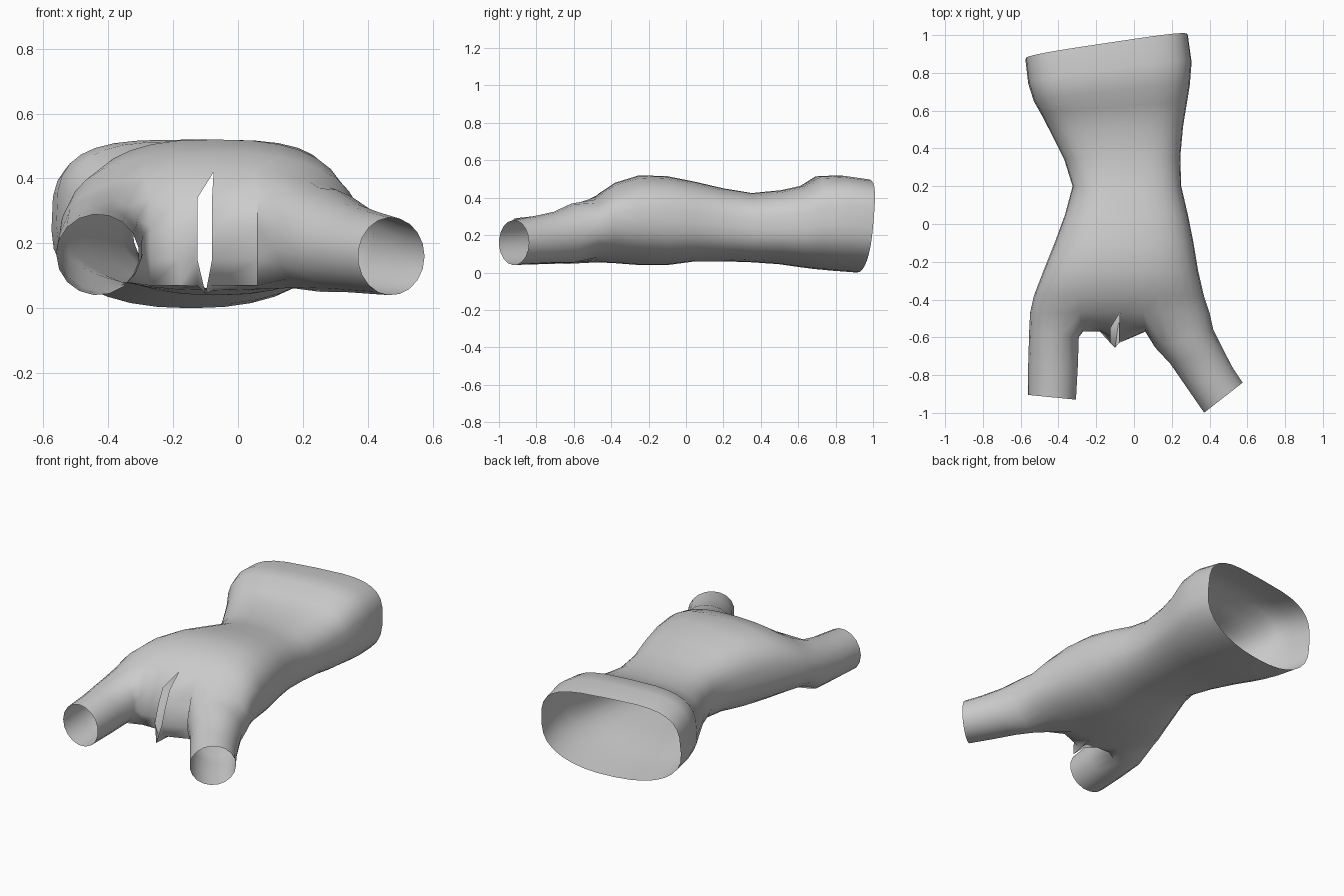
import bpy, bmesh, math
from mathutils import Vector

cube = bpy.data.objects.get("Cube")
if cube:
    bpy.data.objects.remove(cube)

N = 32            # points around the body
COLS = (7, 8, 9, 10)   # ring points that carry the web between the two branches
bm = bmesh.new()


def power(v, n):
    return math.copysign(abs(v) ** (2 / n), v)


def body_ring(y, x0, x1, z0, z1, n_top, tilt):
    """Squared-off oval section, flatter on top, turned slightly by tilt."""
    cx, a = (x0 + x1) / 2, (x1 - x0) / 2
    cz = z0 + (z1 - z0) * 0.48
    ring = []
    for i in range(N):
        t = math.tau * i / N
        c, s = math.cos(t), math.sin(t)
        n = n_top if s > 0 else 2.3
        x = cx + a * power(c, n)
        z = cz + (z1 - cz if s > 0 else cz - z0) * power(s, n)
        ring.append(bm.verts.new((x, y + tilt * ((x - cx) + 0.6 * (z - cz)), z)))
    return ring


def leg_ring(count, start, outer, inner, z0, z1):
    """Round section between an inner and an outer point in plan."""
    outer, inner = Vector(outer), Vector(inner)
    mid, half = (outer + inner) / 2, (outer - inner) / 2
    ring = []
    for k in range(count):
        t = start + math.tau * k / count
        p = mid + half * math.cos(t)
        ring.append(bm.verts.new((p.x, p.y, (z0 + z1) / 2 + (z1 - z0) / 2 * math.sin(t))))
    return ring


def bridge(a, b):
    for i in range(len(a)):
        j = (i + 1) % len(a)
        bm.faces.new((a[i], a[j], b[j], b[i]))


def strip(a, b):
    for i in range(len(a) - 1):
        bm.faces.new((a[i], a[i + 1], b[i + 1], b[i]))


# Body: y, x min, x max, z min, z max, roundness of top, tilt
stations = [
    (0.935, -0.575, 0.285, 0.00, 0.50, 3.6, 0.15),
    (0.80, -0.56, 0.305, 0.01, 0.52, 3.6, 0.13),
    (0.69, -0.53, 0.295, 0.02, 0.515, 3.4, 0.10),
    (0.61, -0.49, 0.28, 0.03, 0.465, 3.2, 0.08),
    (0.50, -0.44, 0.26, 0.045, 0.44, 3.0, 0.05),
    (0.35, -0.37, 0.245, 0.055, 0.425, 2.8, 0.02),
    (0.20, -0.325, 0.25, 0.06, 0.45, 2.7, 0),
    (0.05, -0.365, 0.285, 0.06, 0.485, 2.7, 0),
    (-0.10, -0.42, 0.315, 0.04, 0.515, 2.7, 0),
    (-0.25, -0.48, 0.34, 0.04, 0.52, 2.6, 0),
    (-0.38, -0.53, 0.37, 0.05, 0.48, 2.5, 0),
    (-0.47, -0.55, 0.40, 0.055, 0.42, 2.4, 0),
]
rings = [body_ring(*s) for s in stations]
for a, b in zip(rings, rings[1:]):
    bridge(a, b)
last = rings[-1]

# Web between the branches, open along a slit in the middle
web_profile = [(-0.54, 0.34), (-0.565, 0.25), (-0.57, 0.15), (-0.545, 0.07)]


def web_column(x, push=0):
    return [bm.verts.new((x, y - push * f, z))
            for (y, z), f in zip(web_profile, (0.2, 0.5, 1, 0.9))]


def full(i, column):
    return [last[i]] + column + [last[N - i]]


left_col, right_col = web_column(0.06), web_column(-0.27)
lip_left, lip_right = web_column(-0.08, 0.06), web_column(-0.125, 0.06)
fold = web_column(-0.18)
strip(full(7, left_col), full(8, lip_left))
strip(full(8, lip_right), full(9, fold))
strip(full(9, fold), full(10, right_col))

# Small pointed lobe under the slit
tip = bm.verts.new((-0.10, -0.655, 0.045))
for a, b in ((lip_left[2], lip_left[3]), (lip_right[3], lip_right[2]),
             (lip_left[3], last[N - 8]), (last[N - 8], lip_right[3])):
    bm.faces.new((a, b, tip))

# Left branch, splayed outwards
seam = last[:8] + left_col + last[N - 7:]
for outer, inner, z0, z1 in [
        ((0.42, -0.56), (0.11, -0.655), 0.05, 0.37),
        ((0.475, -0.67), (0.19, -0.74), 0.05, 0.325),
        ((0.525, -0.765), (0.28, -0.87), 0.045, 0.30),
        ((0.575, -0.84), (0.37, -1.0), 0.04, 0.28)]:
    ring = leg_ring(len(seam), 0, outer, inner, z0, z1)
    bridge(seam, ring)
    seam = ring

# Right branch, straight forwards
seam = last[10:N - 9] + right_col[::-1]
step = math.tau / len(seam)
for outer, inner, z0, z1 in [
        ((-0.29, -0.60), (-0.555, -0.57), 0.05, 0.345),
        ((-0.295, -0.75), (-0.56, -0.74), 0.045, 0.31),
        ((-0.305, -0.93), (-0.56, -0.905), 0.04, 0.29)]:
    ring = leg_ring(len(seam), math.pi - 6 * step, outer, inner, z0, z1)
    bridge(seam, ring)
    seam = ring

bmesh.ops.recalc_face_normals(bm, faces=bm.faces)
mesh = bpy.data.meshes.new("branching_sleeve")
bm.to_mesh(mesh)
bm.free()
sleeve = bpy.data.objects.new("branching_sleeve", mesh)
bpy.context.collection.objects.link(sleeve)

# Plain grey
grey = bpy.data.materials.new("light_grey")
grey.use_nodes = True
grey.diffuse_color = (0.6, 0.6, 0.6, 1)
grey.node_tree.nodes["Principled BSDF"].inputs["Base Color"].default_value = (0.6, 0.6, 0.6, 1)
mesh.materials.append(grey)

bpy.context.view_layer.objects.active = sleeve
sleeve.select_set(True)
bpy.ops.object.shade_smooth_by_angle(angle=math.radians(60))
